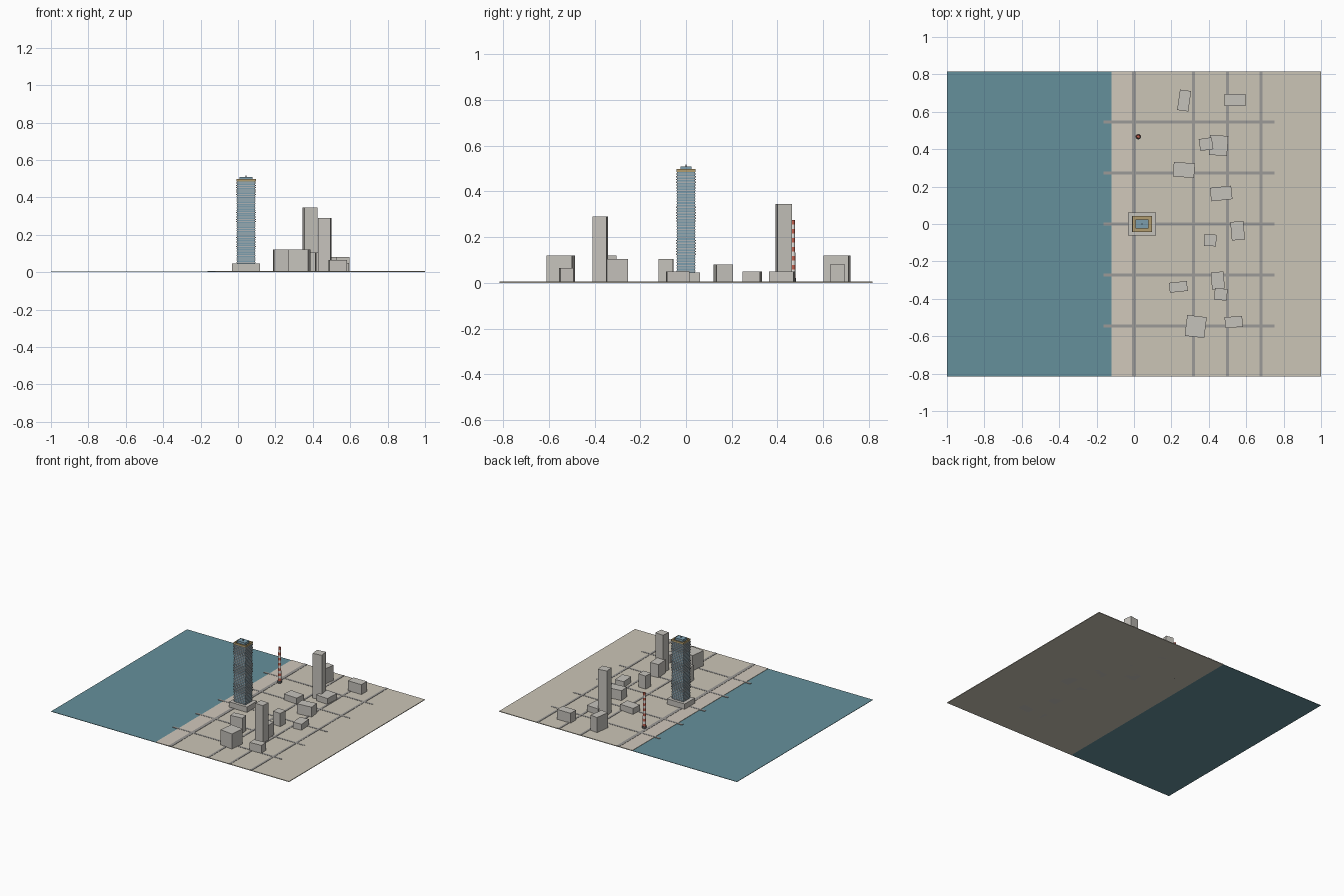
import bpy, bmesh, math

if "Cube" in bpy.data.objects:
    bpy.data.objects.remove(bpy.data.objects["Cube"])

def mat(name, c):
    m = bpy.data.materials.new(name)
    m.diffuse_color = (*c, 1)
    m.use_nodes = True
    m.node_tree.nodes["Principled BSDF"].inputs["Base Color"].default_value = m.diffuse_color
    return m

WATER = mat("water", (0.13, 0.28, 0.33))
LAND = mat("sand", (0.60, 0.56, 0.47))
PROM = mat("promenade_stone", (0.64, 0.58, 0.50))
ROAD = mat("asphalt", (0.33, 0.32, 0.31))
BLOCK = mat("concrete", (0.56, 0.54, 0.50))
GLASS = mat("glass", (0.20, 0.34, 0.42))
SLAB = mat("slab_edge", (0.42, 0.45, 0.46))
TAN = mat("bronze", (0.45, 0.34, 0.16))
RED = mat("red", (0.55, 0.12, 0.08))
WHITE = mat("white", (0.8, 0.78, 0.74))
DARK = mat("dark", (0.08, 0.08, 0.08))

def finish(name, bm, mats):
    me = bpy.data.meshes.new(name)
    bm.to_mesh(me)
    bm.free()
    for m in mats:
        me.materials.append(m)
    ob = bpy.data.objects.new(name, me)
    bpy.context.collection.objects.link(ob)
    return ob

def add_box(bm, cx, cy, z0, z1, w, d, idx=0):
    vs = bmesh.ops.create_cube(bm, size=1)["verts"]
    for v in vs:
        v.co = (cx + v.co.x * w, cy + v.co.y * d, (z0 + z1) / 2 + v.co.z * (z1 - z0))
    for f in {f for v in vs for f in v.link_faces}:
        f.material_index = idx

def box(name, cx, cy, z0, z1, w, d, m, rot=0):
    bm = bmesh.new()
    add_box(bm, 0, 0, z0, z1, w, d)
    ob = finish(name, bm, [m])
    ob.location = (cx, cy, 0)
    ob.rotation_euler.z = math.radians(rot)
    return ob

# Water, land and waterfront promenade
D = 1.632
box("water", -0.56, 0, 0, 0.003, 0.88, D, WATER)
box("land", 0.44, 0, 0, 0.005, 1.12, D, LAND)
box("promenade", -0.065, 0, 0.003, 0.0055, 0.11, D, PROM)

# Street grid
for i, (x, w) in enumerate([(0, 0.024), (0.318, 0.016), (0.5, 0.016), (0.68, 0.016)]):
    box(f"avenue_{i}", x, 0, 0.002, 0.007, w, D, ROAD)
for i in range(5):
    box(f"cross_street_{i}", 0.295, (i - 2) * 0.2725, 0.002, 0.0066, 0.915, 0.015, ROAD)

# City blocks: x, y, width, depth, height, rotation
blocks = [
    (0.268, 0.660, 0.060, 0.110, 0.120, -8),
    (0.540, 0.663, 0.114, 0.066, 0.080, 0),
    (0.385, 0.427, 0.070, 0.064, 0.345, 8),
    (0.452, 0.420, 0.097, 0.107, 0.050, -4),
    (0.267, 0.289, 0.113, 0.078, 0.050, -4),
    (0.466, 0.163, 0.114, 0.072, 0.080, 6),
    (0.554, -0.036, 0.070, 0.099, 0.050, 5),
    (0.408, -0.087, 0.064, 0.062, 0.105, -3),
    (0.237, -0.336, 0.096, 0.053, 0.120, 6),
    (0.448, -0.302, 0.068, 0.092, 0.105, 4),
    (0.464, -0.376, 0.068, 0.062, 0.290, -5),
    (0.330, -0.548, 0.105, 0.112, 0.120, -7),
    (0.533, -0.524, 0.094, 0.058, 0.065, 4),
]
for i, (x, y, w, d, h, r) in enumerate(blocks):
    box(f"city_block_{i}", x, y, 0, h, w, d, BLOCK, r)

# Main tower: podium, glass core and floor slabs in stacked tiers
TX = 0.043
box("podium", TX, 0, 0, 0.046, 0.15, 0.122, BLOCK)
box("tower_glass", TX, 0, 0.046, 0.486, 0.097, 0.079, GLASS)
bm = bmesh.new()
floors, z0, z1 = 36, 0.05, 0.486
step = (z1 - z0) / floors
for i in range(floors):
    grow = 0.004 if (i // 6) % 2 else 0.0
    z = z0 + i * step
    add_box(bm, TX, 0, z, z + step * 0.4, 0.101 + grow, 0.083 + grow)
finish("floor_slabs", bm, [SLAB])

# Roof: parapet frame, plant room with glazed top, short mast
bm = bmesh.new()
for s in (-1, 1):
    add_box(bm, TX, s * 0.038, 0.484, 0.497, 0.104, 0.009)
    add_box(bm, TX + s * 0.047, 0, 0.484, 0.497, 0.010, 0.067)
finish("roof_parapet", bm, [TAN])
box("roof_deck", TX, 0, 0.484, 0.490, 0.090, 0.070, TAN)
box("plant_room", TX, 0, 0.486, 0.508, 0.068, 0.050, GLASS)
box("mast", TX, 0, 0.508, 0.518, 0.006, 0.006, DARK)

# Striped chimney
CX, CY, H, BANDS = 0.023, 0.467, 0.275, 13
def tube(bm, z0, z1, r0, r1, idx):
    g = bmesh.ops.create_cone(bm, cap_ends=True, segments=12, radius1=r0, radius2=r1, depth=z1 - z0)
    for v in g["verts"]:
        v.co.z += (z0 + z1) / 2
    for f in {f for v in g["verts"] for f in v.link_faces}:
        f.material_index = idx
bm = bmesh.new()
tube(bm, 0, 0.022, 0.015, 0.015, 2)
rad = lambda z: 0.0125 - 0.0035 * z / H
for i in range(BANDS):
    a, b = (0.02 + (H - 0.02) * k / BANDS for k in (i, i + 1))
    tube(bm, a, b, rad(a), rad(b), i % 2)
finish("chimney", bm, [RED, WHITE, DARK]).location = (CX, CY, 0)
